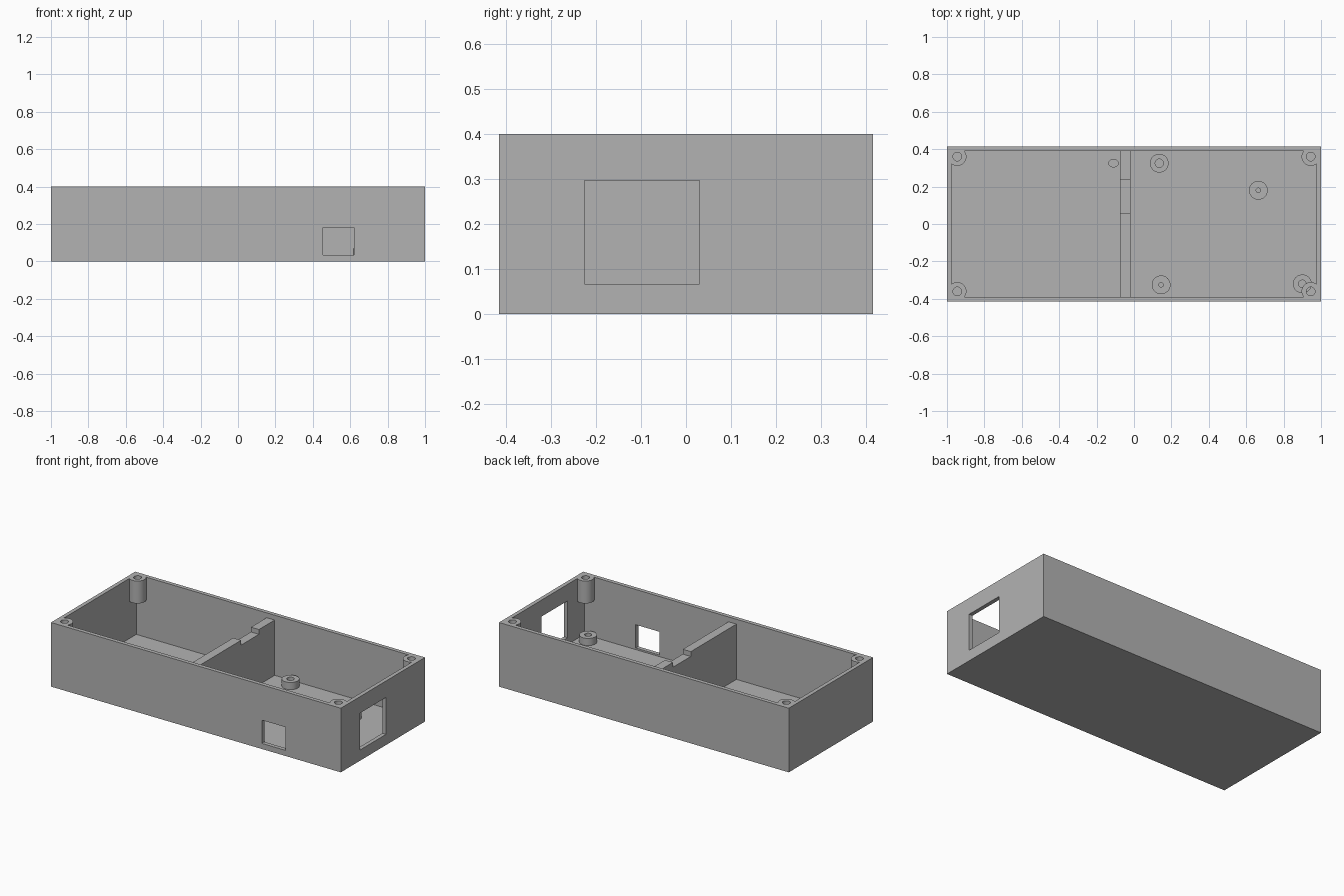
import bpy
import math

if "Cube" in bpy.data.objects:
    bpy.data.objects.remove(bpy.data.objects["Cube"], do_unlink=True)

grey = bpy.data.materials.new("plastic_grey")
grey.use_nodes = True
COLOUR = (0.45, 0.45, 0.45, 1)
grey.diffuse_color = COLOUR
grey.node_tree.nodes["Principled BSDF"].inputs["Base Color"].default_value = COLOUR


def box(name, x, y, z):
    """Box from (min, max) ranges."""
    bpy.ops.mesh.primitive_cube_add(size=1, location=[sum(r) / 2 for r in (x, y, z)])
    ob = bpy.context.object
    ob.name = name
    ob.scale = [r[1] - r[0] for r in (x, y, z)]
    bpy.ops.object.transform_apply(location=True, rotation=False, scale=True)
    ob.data.materials.append(grey)
    return ob


def cylinder(name, x, y, radius, z, stretch=1):
    bpy.ops.mesh.primitive_cylinder_add(vertices=32, radius=radius, depth=z[1] - z[0],
                                        location=(x, y, sum(z) / 2))
    ob = bpy.context.object
    ob.name = name
    ob.scale.x = stretch
    bpy.ops.object.transform_apply(location=True, rotation=False, scale=True)
    ob.data.materials.append(grey)
    return ob


def combine(target, tool, operation):
    """Apply a boolean and discard the tool."""
    mod = target.modifiers.new(operation.lower(), "BOOLEAN")
    mod.operation = operation
    mod.solver = "EXACT"
    mod.object = tool
    bpy.context.view_layer.objects.active = target
    bpy.ops.object.modifier_apply(modifier=mod.name)
    bpy.data.objects.remove(tool, do_unlink=True)


def smooth(ob):
    bpy.ops.object.select_all(action="DESELECT")
    ob.select_set(True)
    bpy.context.view_layer.objects.active = ob
    bpy.ops.object.shade_smooth_by_angle(angle=math.radians(30))


HALF_Y, HEIGHT, WALL = 0.415, 0.4, 0.025
IN_X, IN_Y = 1 - WALL, HALF_Y - WALL

# Open tray with side and front ports
case = box("case", (-1, 1), (-HALF_Y, HALF_Y), (0, HEIGHT))
combine(case, box("cavity", (-IN_X, IN_X), (-IN_Y, IN_Y), (WALL, 0.6)), "DIFFERENCE")
combine(case, box("side_port", (0.95, 1.1), (-0.225, 0.03), (0.067, 0.297)), "DIFFERENCE")
combine(case, box("front_port", (0.455, 0.62), (-0.5, -0.38), (0.035, 0.18)), "DIFFERENCE")
combine(case, cylinder("floor_pocket", -0.11, 0.325, 0.02, (0.015, 0.05), 1.3), "DIFFERENCE")

# Short hanging screw posts in the corners
corners = [(sx * 0.945, sy * 0.36) for sx in (-1, 1) for sy in (-1, 1)]
for x, y in corners:
    combine(case, cylinder("post", x, y, 0.049, (0.26, HEIGHT)), "UNION")
for x, y in corners:
    combine(case, cylinder("post_hole", x, y, 0.023, (0.22, 0.5)), "DIFFERENCE")
smooth(case)

# Cross wall with a shallow notch
divider = box("divider", (-0.075, -0.02), (-IN_Y - 0.005, IN_Y + 0.005), (0.015, 0.37))
combine(divider, box("notch", (-0.2, 0.1), (0.06, 0.235), (0.34, 0.5)), "DIFFERENCE")

# Board standoffs on the floor: x, y, hole radius
for x, y, hole in [(0.135, 0.325, 0.022), (0.665, 0.18, 0.012),
                   (0.145, -0.325, 0.012), (0.9, -0.32, 0.02)]:
    standoff = cylinder("standoff", x, y, 0.05, (0.015, 0.07))
    combine(standoff, cylinder("standoff_hole", x, y, hole, (0.025, 0.2)), "DIFFERENCE")
    smooth(standoff)
